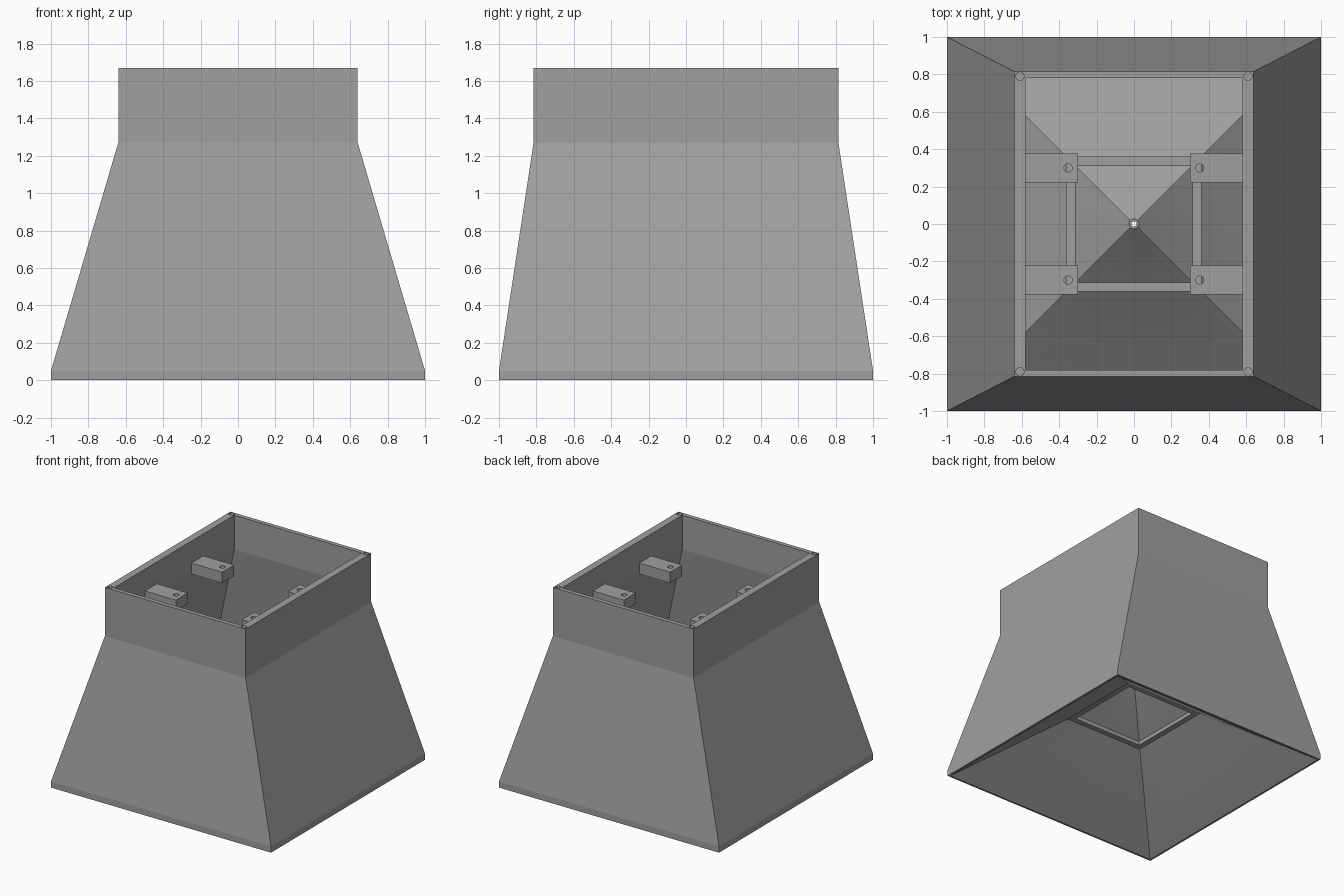
import bpy, bmesh, math
from mathutils import Matrix

if "Cube" in bpy.data.objects:
    bpy.data.objects.remove(bpy.data.objects["Cube"])

grey = bpy.data.materials.new("mid_grey")
grey.diffuse_color = (0.35, 0.35, 0.35, 1)
grey.use_nodes = True
grey.node_tree.nodes["Principled BSDF"].inputs["Base Color"].default_value = grey.diffuse_color


def make(name, bm):
    bmesh.ops.recalc_face_normals(bm, faces=bm.faces)
    me = bpy.data.meshes.new(name)
    bm.to_mesh(me)
    bm.free()
    me.materials.append(grey)
    ob = bpy.data.objects.new(name, me)
    bpy.context.collection.objects.link(ob)
    return ob


def ring(hx, hy, z, n, circular=False):
    """Points of a rectangle or circle, with a point on every diagonal."""
    pts = []
    for i in range(n):
        a = math.pi / 4 + 2 * math.pi * i / n
        c, s = math.cos(a), math.sin(a)
        k = 1 if circular else 1 / max(abs(c), abs(s))
        pts.append((hx * c * k, hy * s * k, z))
    return pts


def closed_loft(name, rings):
    """Skin a loop of rings; the last one joins the first."""
    bm = bmesh.new()
    vs = [[bm.verts.new(p) for p in r] for r in rings]
    n = len(vs[0])
    for j, a in enumerate(vs):
        b = vs[(j + 1) % len(vs)]
        for i in range(n):
            k = (i + 1) % n
            bm.faces.new((a[i], a[k], b[k], b[i]))
    return make(name, bm)


def cylinders(name, spots, r, z0, z1):
    bm = bmesh.new()
    for x, y in spots:
        bmesh.ops.create_cone(bm, cap_ends=True, segments=24, radius1=r, radius2=r,
                              depth=z1 - z0, matrix=Matrix.Translation((x, y, (z0 + z1) / 2)))
    ob = make(name, bm)
    ob.hide_render = True
    ob.display_type = 'WIRE'
    return ob


def cut(ob, cutter):
    m = ob.modifiers.new("holes", 'BOOLEAN')
    m.operation = 'DIFFERENCE'
    m.solver = 'EXACT'
    m.object = cutter


corners = [(sx, sy) for sx in (-1, 1) for sy in (-1, 1)]

# Outer housing: foot, sloping walls, upright collar and hollow inside
housing = closed_loft("housing", [ring(hx, hy, z, 4) for hx, hy, z in [
    (1, 1, 0), (1, 1, 0.05), (0.64, 0.815, 1.27), (0.64, 0.815, 1.67),
    (0.58, 0.78, 1.67), (0.58, 0.78, 1.39), (0.97, 0.975, 0.04), (0.985, 0.985, 0)]])
cut(housing, cylinders("corner_hole_cutter",
                       [(0.61 * sx, 0.79 * sy) for sx, sy in corners], 0.022, 1.57, 1.75))

# Horn: square mouth at the bottom narrowing to a small round throat
N = 32
horn = closed_loft("horn", [
    ring(0.985, 0.985, 0, N), ring(0.30, 0.30, 0.49, N),
    ring(0.014, 0.014, 0.76, N, True), ring(0.014, 0.014, 0.79, N, True),
    ring(0.027, 0.027, 0.79, N, True), ring(0.027, 0.027, 0.77, N, True),
    ring(0.315, 0.315, 0.505, N), ring(0.985, 0.985, 0.026, N)])
bpy.ops.object.select_all(action='DESELECT')
horn.select_set(True)
bpy.context.view_layer.objects.active = horn
bpy.ops.object.shade_smooth_by_angle(angle=math.radians(25))

# Flange around the joint of the horn
closed_loft("horn_flange", [ring(h, h, z, 4) for h, z in [
    (0.36, 0.45), (0.36, 0.507), (0.312, 0.507), (0.312, 0.45)]])

# Four mounting brackets with a through hole
hole = cylinders("bracket_hole_cutter",
                 [(0.352 * sx, 0.30 * sy) for sx, sy in corners], 0.022, 1.3, 1.6)
for i, (sx, sy) in enumerate(corners):
    bm = bmesh.new()
    bmesh.ops.create_cube(bm, size=1, matrix=Matrix.Translation((0.4425 * sx, 0.30 * sy, 1.445))
                          @ Matrix.Diagonal((0.285, 0.155, 0.09, 1)))
    cut(make(f"bracket_{i + 1}", bm), hole)
